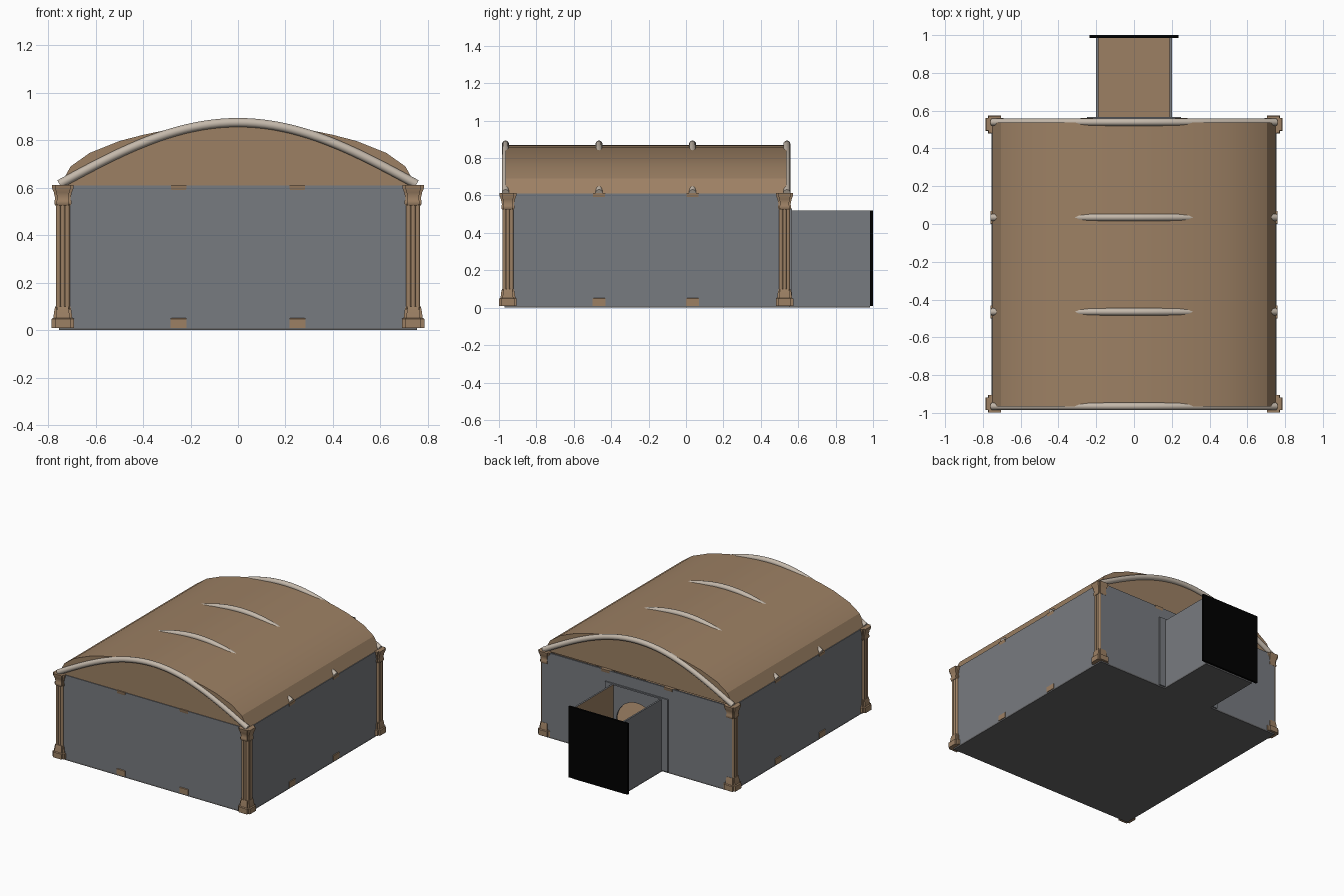
import bpy, bmesh, math
from mathutils import Vector

if "Cube" in bpy.data.objects:
    bpy.data.objects.remove(bpy.data.objects["Cube"])


def material(name, rgb):
    m = bpy.data.materials.new(name)
    m.use_nodes = True
    m.diffuse_color = (*rgb, 1)
    m.node_tree.nodes["Principled BSDF"].inputs["Base Color"].default_value = (*rgb, 1)
    return m


TAN = material("tan stone", (0.335, 0.217, 0.127))
GREY = material("grey wall", (0.187, 0.197, 0.215))
PALE = material("pale rib", (0.55, 0.48, 0.405))
DARK = material("dark underside", (0.132, 0.132, 0.135))
BLACK = material("black panel", (0, 0, 0))


def finish(bm, name, mats, rule=None, smooth=None):
    """Turn a bmesh into an object; rule picks a material index per face."""
    bmesh.ops.recalc_face_normals(bm, faces=bm.faces)
    if rule:
        for f in bm.faces:
            f.material_index = rule(f)
    mesh = bpy.data.meshes.new(name)
    bm.to_mesh(mesh)
    bm.free()
    ob = bpy.data.objects.new(name, mesh)
    bpy.context.collection.objects.link(ob)
    for m in mats:
        mesh.materials.append(m)
    if smooth:
        bpy.ops.object.select_all(action="DESELECT")
        ob.select_set(True)
        bpy.context.view_layer.objects.active = ob
        bpy.ops.object.shade_smooth_by_angle(angle=math.radians(smooth))


def add_loft(bm, rings):
    """Closed skin through a list of equal-length point rings."""
    loops = [[bm.verts.new(p) for p in ring] for ring in rings]
    n = len(loops[0])
    for a, b in zip(loops, loops[1:]):
        for i in range(n):
            j = (i + 1) % n
            bm.faces.new((a[i], a[j], b[j], b[i]))
    bm.faces.new(loops[0][::-1])
    bm.faces.new(loops[-1])


def extrude_y(bm, outline, y0, y1):
    add_loft(bm, [[(x, y, z) for x, z in outline] for y in (y0, y1)])


def box(name, x0, x1, y0, y1, z0, z1, mats, rule=None):
    bm = bmesh.new()
    extrude_y(bm, [(x0, z0), (x1, z0), (x1, z1), (x0, z1)], y0, y1)
    finish(bm, name, mats, rule)


def facing(direction):
    d = Vector(direction)
    return lambda f: 1 if f.normal.dot(d) > 0.9 else 0


# Main dimensions
W, FRONT, BACK, END = 0.755, -0.97, 0.557, 0.985
FLOOR, TOP, T = 0.01, 0.61, 0.012
PASS_W, PASS_TOP = 0.2, 0.52

# Floors: dark below, stone above
box("hall_floor", -W, W, FRONT, BACK, 0, FLOOR, [DARK, TAN], facing((0, 0, 1)))
box("passage_floor", -PASS_W, PASS_W, BACK, END, 0, FLOOR, [DARK, TAN], facing((0, 0, 1)))

# Walls: grey outside, stone inside
box("front_wall", -W, W, FRONT, FRONT + T, FLOOR, TOP, [GREY, TAN], facing((0, 1, 0)))
for side, label in ((1, "left"), (-1, "right")):
    inward = facing((-side, 0, 0))
    xs = sorted((side * W, side * (W - T)))
    box(label + "_wall", *xs, FRONT + T, BACK - T, FLOOR, TOP, [GREY, TAN], inward)
    xs = sorted((side * PASS_W, side * (PASS_W - T)))
    box(label + "_passage_wall", *xs, BACK, END, FLOOR, PASS_TOP, [GREY, TAN], inward)
    xs = sorted((side * PASS_W, side * 0.25))
    box(label + "_door_trim", *xs, BACK, BACK + 0.009, FLOOR, 0.53, [GREY])
box("door_lintel", -0.25, 0.25, BACK, BACK + 0.009, PASS_TOP, 0.53, [GREY])

# Back wall with an arched doorway
R, SPRING = 0.165, 0.27
arch = [(R * math.cos(math.pi * i / 16), SPRING + R * math.sin(math.pi * i / 16)) for i in range(17)]
bm = bmesh.new()
extrude_y(bm, [(-W, FLOOR), (-W, TOP), (W, TOP), (W, FLOOR), (R, FLOOR)] + arch + [(-R, FLOOR)],
          BACK - T, BACK)
finish(bm, "back_wall", [GREY, TAN], facing((0, -1, 0)))

# Panel closing the passage
box("end_panel", -0.235, 0.235, END, 1.0, FLOOR, PASS_TOP, [BLACK])

# Vaulted roof with closed ends and an open underside
half = [(0.75, 0.61), (0.705, 0.69), (0.625, 0.747), (0.5, 0.797),
        (0.4, 0.823), (0.3, 0.844), (0.2, 0.858), (0.1, 0.867)]
profile = half + [(0, 0.87)] + [(-x, z) for x, z in reversed(half)]
bm = bmesh.new()
extrude_y(bm, profile, -0.965, 0.537)
under = [f for f in bm.faces if all(v.co.z < TOP + 0.001 for v in f.verts)]
bmesh.ops.delete(bm, geom=under, context="FACES")
finish(bm, "vaulted_roof", [TAN], smooth=20)


# Arched ribs: round tubes swept along a cosine arc
def rib(name, y, r=0.019, steps=40, sides=12):
    rings = []
    for i in range(steps + 1):
        t = 2 * i / steps - 1
        x, z = t * 0.752, 0.615 + 0.26 * math.cos(t * math.pi / 2)
        slope = -0.26 * math.pi / 2 * math.sin(t * math.pi / 2) / 0.752
        normal = Vector((-slope, 0, 1)).normalized()
        ring = []
        for k in range(sides):
            a = math.tau * k / sides
            ring.append(Vector((x, y, z)) + r * (normal * math.sin(a) + Vector((0, math.cos(a), 0))))
        rings.append(ring)
    bm = bmesh.new()
    add_loft(bm, rings)
    finish(bm, name, [PALE], smooth=40)


RIB_Y = (-0.965, -0.465, 0.035, 0.539)
for i, y in enumerate(RIB_Y):
    rib(f"roof_rib_{i + 1}", y)


# Clustered columns: cross-shaped base and capital around slim shafts
def cross(cx, cy, z, s):
    a, b = 0.047 * s, 0.034 * s
    pts = [(a, -b), (a, b), (b, b), (b, a), (-b, a), (-b, b),
           (-a, b), (-a, -b), (-b, -b), (-b, -a), (b, -a), (b, -b)]
    return [(cx + x, cy + y, z) for x, y in pts]


BASE = [(0.01, 1), (0.048, 1), (0.052, 0.85), (0.085, 0.76), (0.1, 0.68)]
CAPITAL = [(0.525, 0.66), (0.532, 0.76), (0.545, 0.76), (0.552, 0.68), (0.58, 0.8), (0.597, 0.95), (0.612, 0.98)]


def column(name, cx, cy, ends=(BASE, CAPITAL)):
    bm = bmesh.new()
    for levels in ends:
        add_loft(bm, [cross(cx, cy, z, s) for z, s in levels])
    for ox in (-1, 0, 1):
        for oy in (-1, 0, 1):
            rings = []
            for z in (0.02, 0.535):
                rings.append([(cx + 0.019 * ox + 0.0105 * math.cos(math.tau * k / 10),
                               cy + 0.019 * oy + 0.0105 * math.sin(math.tau * k / 10), z) for k in range(10)])
            add_loft(bm, rings)
    finish(bm, name, [TAN], smooth=40)


for side, label in ((1, "left"), (-1, "right")):
    column(label + "_front_corner_column", side * 0.738, -0.952)
    column(label + "_back_corner_column", side * 0.738, 0.527)
    column(label + "_front_wall_column", side * 0.25, -0.928)
    column(label + "_back_wall_column", side * 0.25, 0.515, ends=(CAPITAL,))
    for i, y in enumerate(RIB_Y[1:3]):
        column(f"{label}_side_column_{i + 1}", side * 0.713, y)
